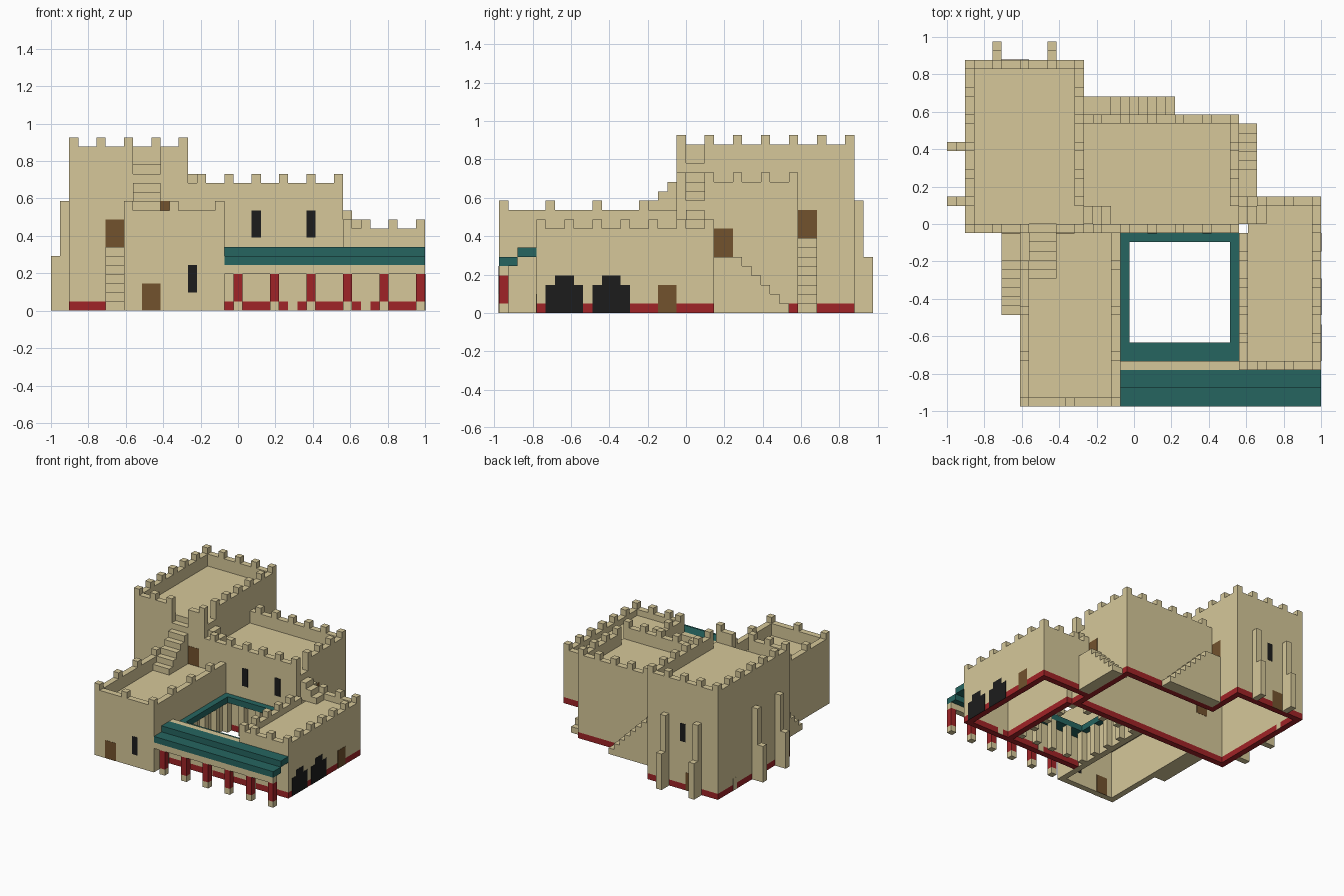
import bpy, bmesh

if "Cube" in bpy.data.objects:
    bpy.data.objects.remove(bpy.data.objects["Cube"])

U = 2 / 41          # one building block
OX, OY = 20.5, 20   # block coordinates of the centre


def material(name, rgb):
    m = bpy.data.materials.new(name)
    m.use_nodes = True
    m.diffuse_color = (*rgb, 1)
    m.node_tree.nodes["Principled BSDF"].inputs["Base Color"].default_value = (*rgb, 1)
    return m


SAND = material("sandstone", (0.67, 0.575, 0.32))
RED = material("red_paint", (0.35, 0.017, 0.02))
TEAL = material("teal_tile", (0.019, 0.13, 0.117))
BLACK = material("dark_opening", (0.012, 0.012, 0.012))
WOOD = material("brown_wood", (0.17, 0.085, 0.027))


def blocks(name, boxes, mat):
    """One object made of boxes (x0, y0, z0, x1, y1, z1) in block units."""
    bm = bmesh.new()
    for x0, y0, z0, x1, y1, z1 in boxes:
        for v in bmesh.ops.create_cube(bm, size=1)["verts"]:
            v.co.x = ((x1 if v.co.x > 0 else x0) - OX) * U
            v.co.y = ((y1 if v.co.y > 0 else y0) - OY) * U
            v.co.z = (z1 if v.co.z > 0 else z0) * U
    me = bpy.data.meshes.new(name)
    bm.to_mesh(me)
    bm.free()
    me.materials.append(mat)
    ob = bpy.data.objects.new(name, me)
    bpy.context.collection.objects.link(ob)


def rim(rect, z0, z1, sides, gaps):
    """One-block-thick walls along the chosen sides, each with an optional gap."""
    x0, y0, x1, y1 = rect
    out = []
    for s in sides:
        lo, hi = (x0, x1) if s in "FB" else (y0 + ("F" in sides), y1 - ("B" in sides))
        a, b = gaps.get(s, (hi, hi))
        for p, q in ((lo, a), (b, hi)):
            if q > p:
                out.append({"F": (p, y0, z0, q, y0 + 1, z1),
                            "B": (p, y1 - 1, z0, q, y1, z1),
                            "L": (x0, p, z0, x0 + 1, q, z1),
                            "R": (x1 - 1, p, z0, x1, q, z1)}[s])
    return out


def merlons(rect, z, sides, gaps, step, first_x):
    x0, y0, x1, y1 = rect
    cells = set()
    for s in sides:
        a, b = gaps.get(s, (0, 0))
        if s in "FB":
            y = y0 if s == "F" else y1 - 1
            cells |= {(x, y) for x in range(first_x, x1, step) if not a <= x < b}
        else:
            x = x0 if s == "L" else x1 - 1
            cells |= {(x, y) for y in range(y0, y1, step) if not a <= y < b}
    return [(x, y, z, x + 1, y + 1, z + 1) for x, y in sorted(cells)]


def building(name, rect, wall_top, roof, top, sides, wall_gaps, gaps, step, first_x, base_mat):
    """Hollow shell, open underneath, with a flat roof, parapet and merlons."""
    blocks(name + "_base", rim(rect, 0, 1, sides, wall_gaps), base_mat)
    blocks(name + "_walls", rim(rect, 1, wall_top, sides, wall_gaps), SAND)
    x0, y0, x1, y1 = rect
    inner = (x0 + ("L" in sides), y0 + ("F" in sides), x1 - ("R" in sides), y1 - ("B" in sides))
    blocks(name + "_roof", [(*inner[:2], roof - 1, *inner[2:], roof)], SAND)
    blocks(name + "_parapet", rim(rect, wall_top, top, sides, gaps), SAND)
    blocks(name + "_merlons", merlons(rect, top, sides, gaps, step, first_x), SAND)


def stairs(name, axis, start, direction, across, top, count, landing=1, bottom=0):
    """Solid steps descending from start; the first tread is the landing."""
    out, p = [], start
    for i in range(count):
        q = p + direction * (landing if i == 0 else 1)
        lo, hi = sorted((p, q))
        if axis == "x":
            out.append((lo, across[0], bottom, hi, across[1], top - i))
        else:
            out.append((across[0], lo, bottom, across[1], hi, top - i))
        p = q
    blocks(name, out, SAND)


def plate(name, side, at, spans, mat):
    """Thin panels on both faces of a wall; spans are (start, end, z0, z1)."""
    t = 0.03
    outward = 1 if side in "BR" else -1
    out = []
    for face in (at, at - outward):
        for a, b, z0, z1 in spans:
            if side in "FB":
                out.append((a, face - t, z0, b, face + t, z1))
            else:
                out.append((face - t, a, z0, face + t, b, z1))
    blocks(name, out, mat)


# Main buildings
building("tower", (2, 19, 15, 38), 15, 16, 18, "FBLR", {"R": (20, 31)},
         {"F": (9, 12), "R": (20, 22)}, 3, 2, RED)
blocks("tower_upper_wall", [(14, 20, 11, 15, 31, 15), (14, 20, 15, 15, 22, 16)], SAND)
building("keep", (15, 19, 32, 32), 12, 12, 14, "FBR", {}, {"R": (20, 22)}, 3, 16, RED)
building("east_wing", (32, 4, 41, 23), 8, 8, 9, "FBLR", {"L": (19, 22)}, {"L": (19, 22)}, 3, 34, RED)
building("west_wing", (8, 0, 19, 19), 9, 9, 11, "FLR", {}, {}, 5, 8, SAND)

# Stairs on the ground
stairs("tower_front_stairs", "y", 19, -1, (6, 8), 7, 7, landing=3)
stairs("keep_back_stairs", "x", 15, 1, (32, 34), 8, 8, landing=3)
stairs("keep_side_stairs", "y", 23, 1, (32, 34), 6, 6, landing=3)

# Stairs between the roofs
stairs("west_roof_stairs", "y", 19, -1, (9, 12), 14, 5, bottom=9)
stairs("keep_roof_stairs", "x", 15, 1, (20, 22), 15, 3, bottom=12)
stairs("east_roof_stairs", "x", 32, 1, (20, 22), 11, 3, bottom=8)

# Two-stage buttresses on the tower
for i, (x, y) in enumerate(((5, 28), (11, 22))):
    blocks(f"back_buttress_{i}", [(x, 38, 0, x + 1, 39, 12), (x, 39, 0, x + 1, 40, 6)], SAND)
    blocks(f"side_buttress_{i}", [(1, y, 0, 2, y + 1, 12), (0, y, 0, 1, y + 1, 6)], SAND)

# Front portico
blocks("portico_roof", [(19, 0, 5, 41, 2, 6), (19, 2, 6, 41, 4, 7)], TEAL)
blocks("portico_beam", [(19, 0, 4, 41, 1, 5)], SAND)
pillars = range(20, 41, 4)
blocks("portico_pillars", [(x, 0, 1, x + 1, 1, 4) for x in pillars], RED)
blocks("portico_pillar_feet", [(x, 0, 0, x + 1, 1, 1) for x in pillars], SAND)
blocks("portico_wall", [(19, 4, 1, 32, 5, 7)], SAND)
blocks("portico_wall_base", [(19, 4, 0, 32, 5, 1)], RED)
plate("portico_doorways", "F", 4, [(26, 27, 0, 2), (34, 35, 0, 2)], SAND)

# Courtyard gallery
blocks("gallery_roof", [(19, 5, 5, 32, 7, 6), (19, 18, 5, 32, 19, 6),
                        (19, 7, 5, 20, 18, 6), (31, 7, 5, 32, 18, 6)], TEAL)
posts = [(x, y) for x in range(19, 32, 3) for y in (6, 18)]
posts += [(x, y) for x in (19, 31) for y in (9, 12, 15)]
blocks("gallery_posts", [(x, y, 0, x + 1, y + 1, 5) for x, y in posts], SAND)

# Stepped arches in the east wall
for i, y in enumerate((5, 10)):
    plate(f"east_arch_{i}", "R", 41, [(y, y + 4, 0, 3), (y + 1, y + 3, 3, 4)], BLACK)

# Doors
plate("east_wing_door", "R", 41, [(17, 19, 0, 3)], WOOD)
plate("west_wing_door", "F", 0, [(10, 12, 0, 3)], WOOD)
plate("keep_side_door", "R", 32, [(23, 25, 6, 9)], WOOD)
plate("tower_side_door", "R", 15, [(32, 34, 8, 11)], WOOD)
plate("tower_front_doors", "F", 19, [(6, 8, 7, 10), (12, 14, 9, 12)], WOOD)
plate("tower_back_door", "B", 38, [(6, 8, 0, 3)], WOOD)
plate("tower_west_doorway", "L", 2, [(33, 34, 0, 2)], SAND)

# Windows
plate("keep_windows", "F", 19, [(22, 23, 8, 11), (28, 29, 8, 11)], BLACK)
plate("west_wing_window", "F", 0, [(15, 16, 2, 5)], BLACK)
plate("tower_back_window", "B", 38, [(8, 9, 8, 11)], BLACK)
